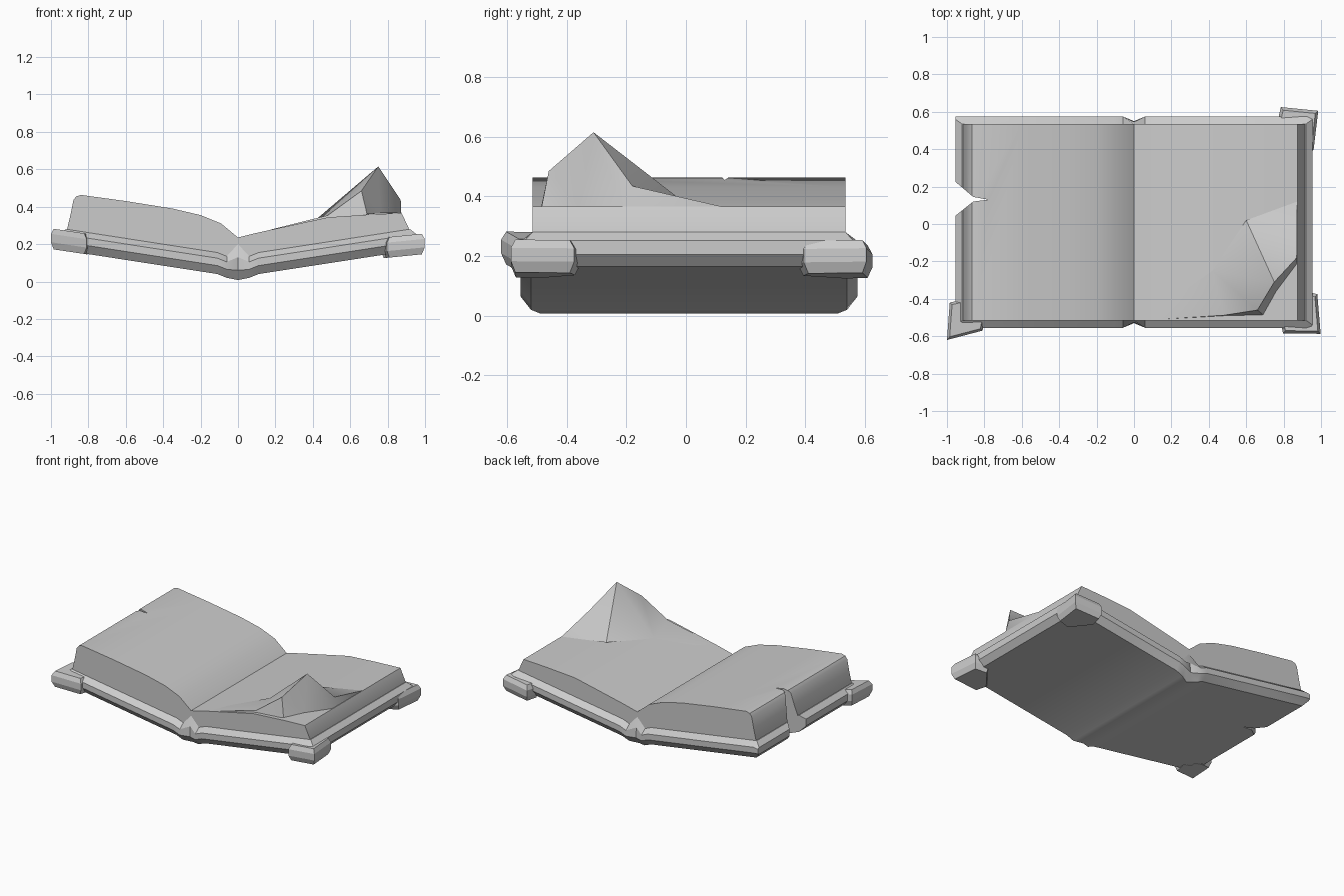
import bpy, bmesh
from mathutils import Vector

old = bpy.data.objects.get("Cube")
if old:
    bpy.data.objects.remove(old)

grey = bpy.data.materials.new("plain grey")
grey.use_nodes = True
COLOUR = (0.6, 0.6, 0.6, 1)
grey.diffuse_color = COLOUR
grey.node_tree.nodes["Principled BSDF"].inputs["Base Color"].default_value = COLOUR


def build(name, verts, faces, angle=0.6):
    bm = bmesh.new()
    vs = [bm.verts.new(v) for v in verts]
    for f in faces:
        bm.faces.new([vs[i] for i in f])
    bmesh.ops.remove_doubles(bm, verts=bm.verts, dist=0.0005)
    bmesh.ops.recalc_face_normals(bm, faces=bm.faces)
    mesh = bpy.data.meshes.new(name)
    bm.to_mesh(mesh)
    bm.free()
    mesh.materials.append(grey)
    ob = bpy.data.objects.new(name, mesh)
    bpy.context.collection.objects.link(ob)
    if angle:
        bpy.ops.object.select_all(action='DESELECT')
        ob.select_set(True)
        bpy.context.view_layer.objects.active = ob
        bpy.ops.object.shade_smooth_by_angle(angle=angle)
    return ob


def loft(name, rings, angle=0.6):
    n = len(rings[0])
    faces = [(k * n + i, k * n + (i + 1) % n, (k + 1) * n + (i + 1) % n, (k + 1) * n + i)
             for k in range(len(rings) - 1) for i in range(n)]
    last = (len(rings) - 1) * n
    faces += [tuple(range(n)), tuple(range(last, last + n))]
    return build(name, [p for r in rings for p in r], faces, angle)


MID = 0.01  # centre of the book in y


def section(x, half):
    """Closed ring at x from (half width, z) pairs running bottom to top."""
    return ([(x, MID + y, z) for y, z in half]
            + [(x, MID - y, z) for y, z in reversed(half)])


# Cover: a shallow V with chamfered rims and a rounded spine
def cover_ring(x, zb):
    return section(x, [(0.53, zb), (0.565, zb + 0.045), (0.565, zb + 0.085), (0.525, zb + 0.115)])


def rim_ring(x):
    return section(x, [(0.55, 0.205), (0.565, 0.212), (0.565, 0.245), (0.55, 0.252)])


spine = section(0, [(0.50, 0.008), (0.54, 0.06), (0.535, 0.13), (0.525, 0.2)])
slope = [(0.92, 0.165), (0.5, 0.1), (0.11, 0.04), (0.06, 0.02)]
cover = loft("cover", [rim_ring(-0.955)] + [cover_ring(-x, z) for x, z in slope] + [spine]
             + [cover_ring(x, z) for x, z in reversed(slope)] + [rim_ring(0.955)])

# Page block: thick rounded stack on one side, thinner on the other
profile = [(-0.915, 0.275), (-0.895, 0.36), (-0.88, 0.435), (-0.865, 0.455), (-0.84, 0.463),
           (-0.6, 0.43), (-0.35, 0.39), (-0.2, 0.355), (-0.09, 0.31), (0, 0.235), (0.1, 0.26),
           (0.48, 0.343), (0.7, 0.358), (0.875, 0.366), (0.915, 0.28)]
pages = loft("pages", [section(x, [(0.525, 0.11 + 0.16 * abs(x)), (0.525, z)]) for x, z in profile])

# Lifted page corner
curl_points = [(0.05, -0.515, 0.246), (0.48, -0.488, 0.354), (0.66, -0.46, 0.485),
               (0.75, -0.31, 0.615), (0.87, -0.18, 0.435), (0.873, 0.12, 0.366),
               (0.6, 0.02, 0.36), (0.42, -0.25, 0.334),
               (0.69, -0.485, 0.36), (0.76, -0.36, 0.365), (0.872, -0.21, 0.367)]
curl_faces = [(0, 1, 7), (1, 2, 7), (2, 3, 7), (3, 6, 7), (3, 4, 6), (4, 5, 6),
              (0, 8, 1), (1, 8, 2), (2, 8, 9), (2, 9, 3), (3, 9, 10), (3, 10, 4),
              (4, 10, 5), (0, 7, 8), (7, 9, 8), (7, 6, 9), (6, 10, 9), (6, 5, 10)]
build("lifted_page_corner", curl_points, curl_faces, 0.9)

# Torn notch through the thick side
tear = [(-1.05, -0.04), (-0.96, 0.04), (-0.86, 0.12), (-0.78, 0.13), (-0.86, 0.145),
        (-0.96, 0.23), (-1.05, 0.31)]
cutter = loft("tear_cutter", [[(x, y, z) for x, y in tear] for z in (0, 0.7)], 0)
cutter.hide_render = True
cutter.hide_viewport = True
cutter.display_type = 'WIRE'
for ob in (cover, pages):
    cut = ob.modifiers.new("tear", 'BOOLEAN')
    cut.operation = 'DIFFERENCE'
    cut.solver = 'EXACT'
    cut.object = cutter


# Corner guards: faceted wedges wrapped round three corners
def guard(name, corner, along_x, along_y, z, tilt):
    c, ax, ay = Vector(corner), Vector(along_x), Vector(along_y)
    inward = 0.09
    sx = -1 if c.x > 0 else 1
    sy = -1 if c.y > 0 else 1
    plan = [c, ax, ax + Vector((0.02 * sx, inward * sy)), ay + Vector((inward * sx, 0.02 * sy)), ay]
    centre = sum(plan, Vector((0, 0))) / len(plan)
    rings = []
    for scale, dz in ((0.86, -0.056), (1, -0.02), (1, 0.025), (0.86, 0.054)):
        ring = [centre + (p - centre) * scale for p in plan]
        rings.append([(p.x, p.y, z + dz + tilt * (abs(p.x) - 0.9)) for p in ring])
    loft(name, rings, 0.3)


guard("front_left_guard", (0.998, -0.587), (0.797, -0.585), (0.98, -0.375), 0.193, 0.1)
guard("back_left_guard", (0.985, 0.605), (0.785, 0.625), (0.96, 0.395), 0.193, 0.1)
guard("front_right_guard", (-1.0, -0.62), (-0.81, -0.57), (-0.985, -0.42), 0.215, 0.15)
